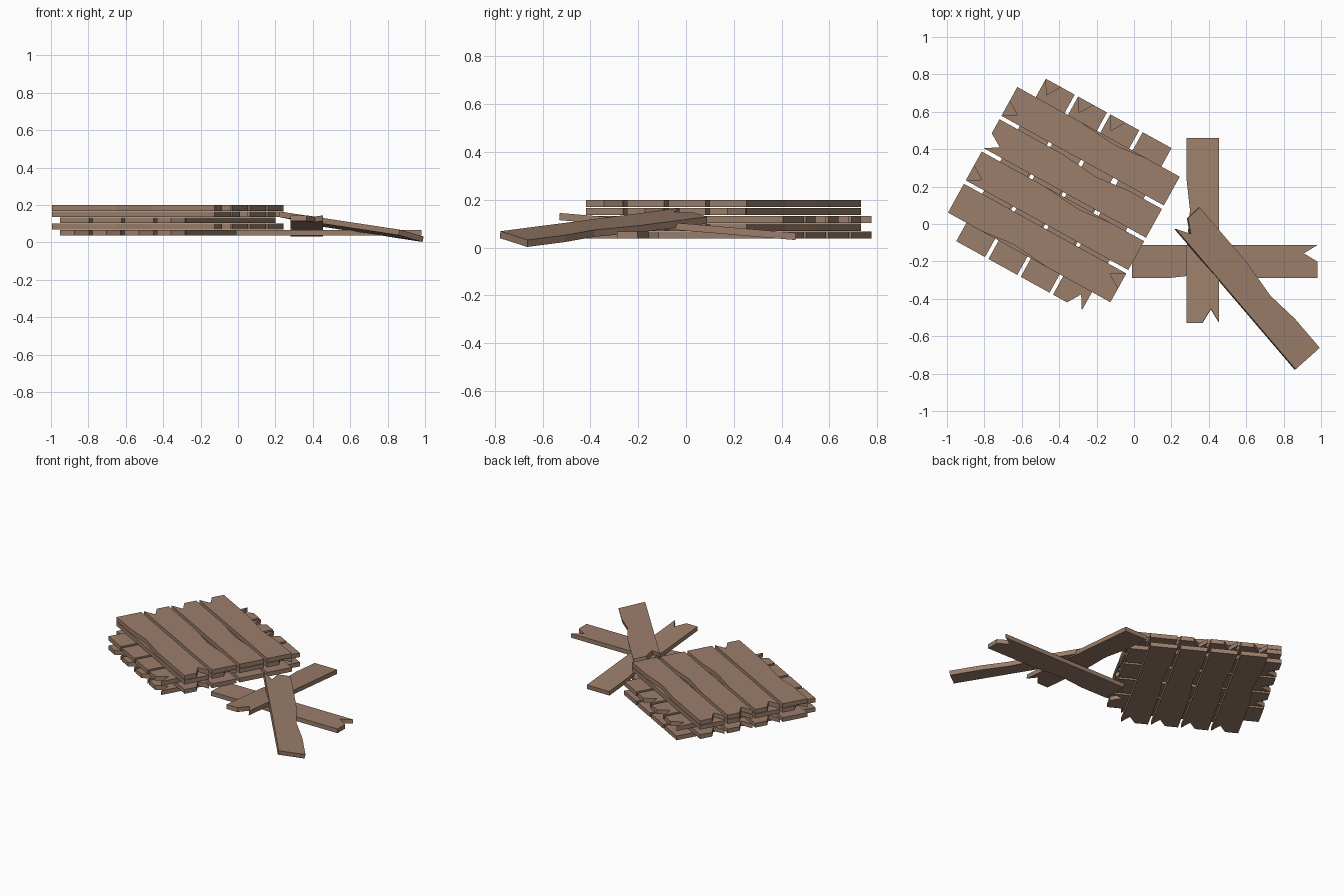
import bpy, bmesh
from math import radians
from mathutils import Matrix

if "Cube" in bpy.data.objects:
    bpy.data.objects.remove(bpy.data.objects["Cube"])

wood = bpy.data.materials.new("weathered_brown_wood")
wood.diffuse_color = (0.33, 0.21, 0.145, 1)
wood.use_nodes = True
wood.node_tree.nodes["Principled BSDF"].inputs["Base Color"].default_value = wood.diffuse_color

# One plank outline: a dip along one edge and a split notch in one end
T = 0.03
OUTLINE = [(-0.496, -0.088), (-0.29, -0.088), (-0.11, -0.068), (0.11, -0.088),
           (0.496, -0.088), (0.496, -0.002), (0.422, 0.043), (0.496, 0.088),
           (-0.496, 0.088)]

mesh = bpy.data.meshes.new("plank")
bm = bmesh.new()
base = bm.faces.new([bm.verts.new((x, y, -T / 2)) for x, y in OUTLINE])
top = bmesh.ops.extrude_face_region(bm, geom=[base])["geom"]
bmesh.ops.translate(bm, vec=(0, 0, T),
                    verts=[g for g in top if isinstance(g, bmesh.types.BMVert)])
bmesh.ops.recalc_face_normals(bm, faces=bm.faces)
bm.to_mesh(mesh)
bm.free()
mesh.materials.append(wood)


def plank(name, loc, yaw, pitch=0.0, roll=0.0, base=Matrix()):
    ob = bpy.data.objects.new(name, mesh)
    bpy.context.collection.objects.link(ob)
    ob.matrix_world = (base @ Matrix.Translation(loc) @ Matrix.Rotation(radians(yaw), 4, 'Z')
                       @ Matrix.Rotation(-pitch, 4, 'Y') @ Matrix.Rotation(roll, 4, 'X'))


# Stack: (layer direction, which planks are turned end for end), bottom to top
LAYERS = [(61.1, (1, 1, 1, 1)),
          (-28.9, (1, 1, 1, 0)),
          (61.1, (0, 0, 0, 1)),
          (-28.9, (0, 1, 0, 1)),
          (-28.9, (1, 1, 1, 0))]
for k, (angle, turned) in enumerate(LAYERS):
    frame = Matrix.Translation((-0.375, 0.157, 0.052 + 0.033 * k)) @ Matrix.Rotation(radians(angle), 4, 'Z')
    for i, turn in enumerate(turned):
        plank(f"stack_layer_{k + 1}_plank_{i + 1}", (0, 0.2955 - 0.197 * i, 0), 180 * turn, base=frame)

# Loose planks lying crossed beside the stack
plank("loose_plank_flat", (0.486, -0.2, 0.052), 0)
plank("loose_plank_middle", (0.3675, -0.035, 0.088), -90, pitch=0.084)
plank("loose_plank_leaning", (0.605, -0.345, 0.084), 130.5, pitch=0.098, roll=0.21)
